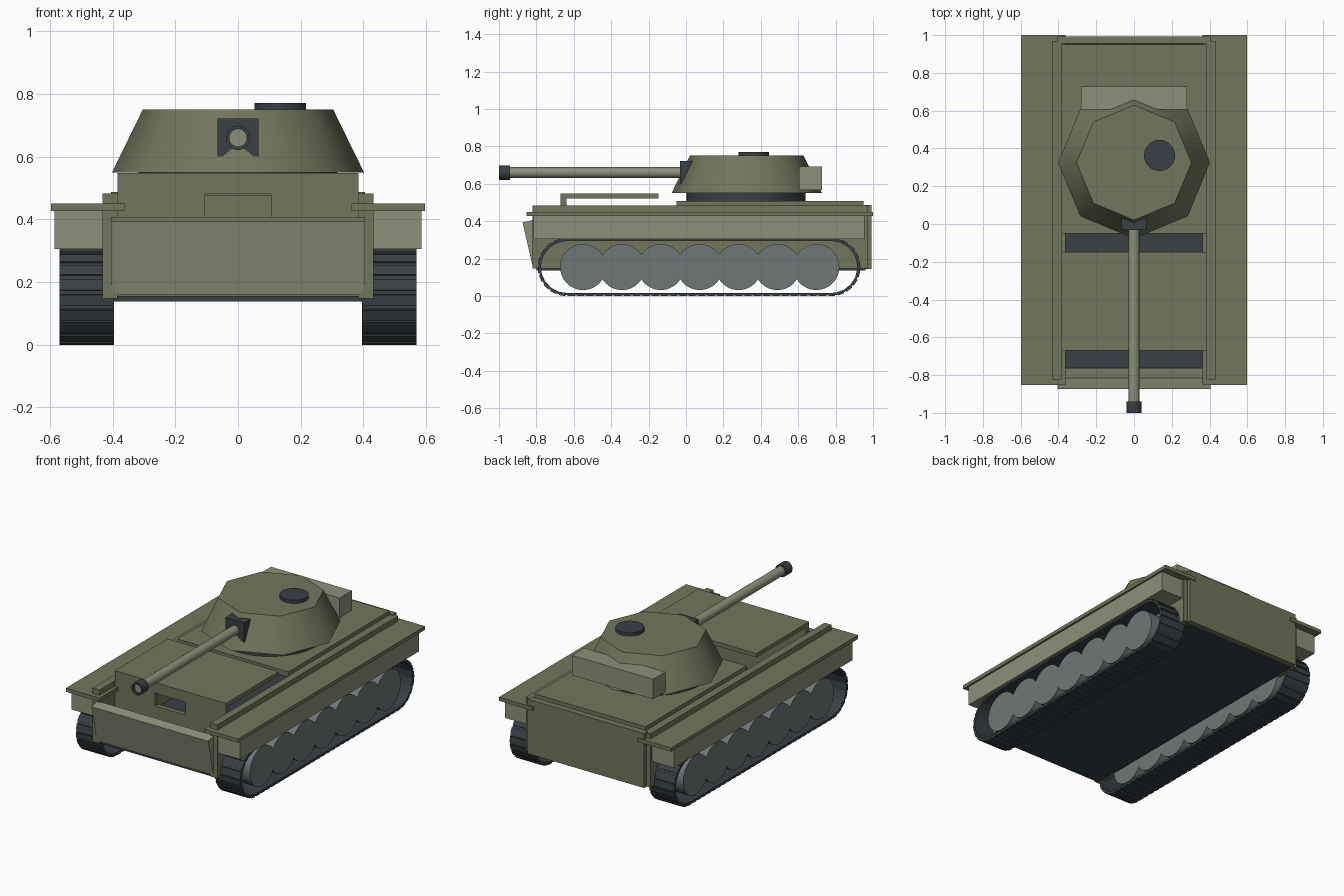
import bpy, bmesh, math
from mathutils import Vector, Matrix

if "Cube" in bpy.data.objects:
    bpy.data.objects.remove(bpy.data.objects["Cube"])


def mat(name, c):
    m = bpy.data.materials.new(name)
    m.diffuse_color = (*c, 1)
    m.use_nodes = True
    m.node_tree.nodes["Principled BSDF"].inputs["Base Color"].default_value = m.diffuse_color
    return m


OLIVE = mat("olive", (0.17, 0.18, 0.105))
PALE = mat("pale_olive", (0.27, 0.28, 0.19))
DARK = mat("dark_steel", (0.04, 0.05, 0.058))
STEEL = mat("wheel_grey", (0.16, 0.18, 0.18))


def finish(bm, name, m, smooth=None):
    bmesh.ops.recalc_face_normals(bm, faces=bm.faces)
    me = bpy.data.meshes.new(name)
    bm.to_mesh(me)
    bm.free()
    me.materials.append(m)
    ob = bpy.data.objects.new(name, me)
    bpy.context.collection.objects.link(ob)
    if smooth:
        bpy.ops.object.select_all(action='DESELECT')
        ob.select_set(True)
        bpy.context.view_layer.objects.active = ob
        bpy.ops.object.shade_smooth_by_angle(angle=math.radians(smooth))
    return ob


def add_box(bm, x, y, z, tilt=None):
    c = Vector(((x[0] + x[1]) / 2, (y[0] + y[1]) / 2, (z[0] + z[1]) / 2))
    s = Matrix.Diagonal((x[1] - x[0], y[1] - y[0], z[1] - z[0], 1))
    r = Matrix.Rotation(tilt or 0, 4, 'X')
    bmesh.ops.create_cube(bm, size=1, matrix=Matrix.Translation(c) @ r @ s)


def box(name, m, x, y, z, tilt=None):
    bm = bmesh.new()
    add_box(bm, x, y, z, tilt)
    return finish(bm, name, m)


def cyl(name, m, c, r, depth, axis='Z', n=40, r2=None, smooth=40):
    bm = bmesh.new()
    rot = {'Z': Matrix(), 'X': Matrix.Rotation(math.pi / 2, 4, 'Y'),
           'Y': Matrix.Rotation(math.pi / 2, 4, 'X')}[axis]
    bmesh.ops.create_cone(bm, cap_ends=True, segments=n, radius1=r, radius2=r if r2 is None else r2,
                          depth=depth, matrix=Matrix.Translation(c) @ rot)
    return finish(bm, name, m, smooth)


def mirror(ob):
    md = ob.modifiers.new("mirror", 'MIRROR')
    md.use_axis[0] = True
    # mirror across the world centre: mesh data is already in world space
    return ob


# Running gear: stadium-shaped track band with cleats
Y0, Y1, R, ZC = -0.637, 0.777, 0.151, 0.155
STRAIGHT, ARC = Y1 - Y0, math.pi * R


def track_point(s, off=0.0):
    """Point (y, z) and direction angle at distance s along the loop."""
    s %= 2 * (STRAIGHT + ARC)
    if s < STRAIGHT:
        return Y0 + s, ZC - R - off, 0
    s -= STRAIGHT
    if s < ARC:
        a = s / R - math.pi / 2
        return Y1 + (R + off) * math.cos(a), ZC + (R + off) * math.sin(a), a + math.pi / 2
    s -= ARC
    if s < STRAIGHT:
        return Y1 - s, ZC + R + off, math.pi
    a = (s - STRAIGHT) / R + math.pi / 2
    return Y0 + (R + off) * math.cos(a), ZC + (R + off) * math.sin(a), a + math.pi / 2


bm = bmesh.new()
N = 76
total = 2 * (STRAIGHT + ARC)
rings = []
for i in range(N):
    rings.append([])
    for x, off in ((0.395, 0), (0.57, 0), (0.57, -0.012), (0.395, -0.012)):
        y, z, a = track_point(total * i / N, off)
        rings[-1].append(bm.verts.new((x, y, z)))
for i in range(N):
    p, q = rings[i], rings[(i + 1) % N]
    for k in range(4):
        bm.faces.new((p[k], p[(k + 1) % 4], q[(k + 1) % 4], q[k]))
for i in range(N):
    y, z, a = track_point(total * (i + 0.5) / N, 0.001)
    m = (Matrix.Translation((0.4825, y, z)) @ Matrix.Rotation(a, 4, 'X')
         @ Matrix.Diagonal((0.175, 0.036, 0.006, 1)))
    bmesh.ops.create_cube(bm, size=1, matrix=m)
mirror(finish(bm, "track", DARK))

for i in range(7):
    y = -0.55 + i * 0.2078
    mirror(cyl(f"road_wheel_{i + 1}", STEEL, (0.4825, y, 0.155), 0.123, 0.145, 'X', 48))

# Hull plates
box("hull_floor", DARK, (-0.395, 0.395), (-0.80, 0.96), (0.137, 0.155))
mirror(box("hull_side", OLIVE, (0.385, 0.432), (-0.822, 0.97), (0.147, 0.483)))
box("rear_plate", OLIVE, (-0.405, 0.405), (0.955, 0.993), (0.145, 0.487))
box("front_plate", PALE, (-0.405, 0.405), (-0.8475, -0.7875), (0.162, 0.403), math.radians(13))
mirror(box("fender", OLIVE, (0.363, 0.597), (-0.853, 1.0), (0.427, 0.45)))
mirror(box("skirt", PALE, (0.42, 0.585), (-0.815, 0.955), (0.305, 0.43)))
box("rear_deck", OLIVE, (-0.385, 0.385), (-0.05, 0.95), (0.475, 0.508))

# Front hood: bent plate whose front wall has a vision slot
bm = bmesh.new()
add_box(bm, (-0.385, 0.385), (-0.67, -0.147), (0.522, 0.547))
for x, z in (((-0.385, -0.105), (0.15, 0.522)), ((0.105, 0.385), (0.15, 0.522)),
             ((-0.105, 0.105), (0.15, 0.40)), ((-0.105, 0.105), (0.48, 0.522))):
    add_box(bm, x, (-0.67, -0.64), z)
finish(bm, "hood", OLIVE)

# Turret
TY = 0.325
cyl("turret_ring", DARK, (0, TY - 0.005, 0.525), 0.318, 0.06)
cyl("turret", OLIVE, (0, TY, 0.65), 0.402, 0.2, n=8, r2=0.304, smooth=50)
cyl("hatch", DARK, (0.135, 0.363, 0.758), 0.082, 0.026)
box("turret_bin", PALE, (-0.28, 0.28), (0.605, 0.727), (0.567, 0.692))
box("mantlet", DARK, (-0.065, 0.065), (-0.032, 0.04), (0.60, 0.722))

# Gun
cyl("barrel", PALE, (0, -0.48, 0.66), 0.029, 1.01, 'Y', 24)
bm = bmesh.new()
n = 24
loops = [[bm.verts.new((r * math.cos(2 * math.pi * i / n), y, 0.66 + r * math.sin(2 * math.pi * i / n)))
          for i in range(n)] for r, y in ((0.028, -1), (0.039, -1), (0.039, -0.94), (0.028, -0.94))]
for k in range(4):
    a, b = loops[k], loops[(k + 1) % 4]
    for i in range(n):
        j = (i + 1) % n
        bm.faces.new((a[i], a[j], b[j], b[i]))
finish(bm, "muzzle", DARK, 40)
